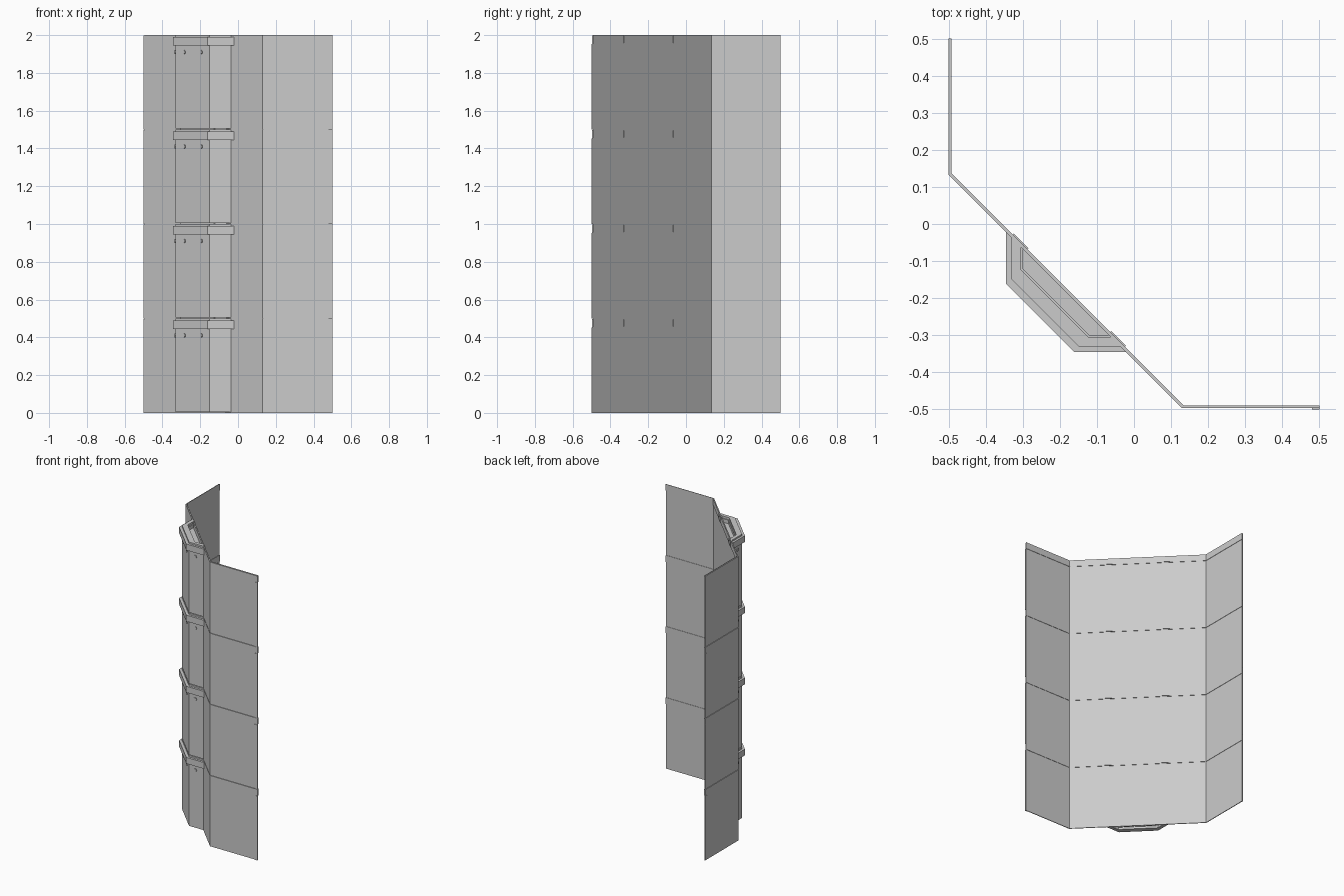
import bpy
import bmesh
from math import pi
from mathutils import Vector

cube = bpy.data.objects.get("Cube")
if cube:
    bpy.data.objects.remove(cube)

grey = bpy.data.materials.new("plain grey")
grey.use_nodes = True
GREY = (0.6, 0.6, 0.6, 1)
grey.diffuse_color = GREY
grey.node_tree.nodes["Principled BSDF"].inputs["Base Color"].default_value = GREY

COURSE = 0.5
BACK = 0.366      # duct meets the wall along x + y = -BACK


def finish(name, bm):
    bmesh.ops.recalc_face_normals(bm, faces=bm.faces[:])
    mesh = bpy.data.meshes.new(name)
    bm.to_mesh(mesh)
    bm.free()
    mesh.materials.append(grey)
    obj = bpy.data.objects.new(name, mesh)
    bpy.context.collection.objects.link(obj)
    return obj


def prism(name, outline, z0, z1):
    """Extrude a closed plan outline upward."""
    bm = bmesh.new()
    face = bm.faces.new([bm.verts.new((p[0], p[1], z0)) for p in outline])
    top = bmesh.ops.extrude_face_region(bm, geom=[face])["geom"]
    verts = [v for v in top if isinstance(v, bmesh.types.BMVert)]
    bmesh.ops.translate(bm, vec=(0, 0, z1 - z0), verts=verts)
    return finish(name, bm)


def offset(path, d):
    """Shift an open plan path outward by d with mitred corners."""
    pts = [Vector(p) for p in path]
    normals = []
    for a, b in zip(pts, pts[1:]):
        t = (b - a).normalized()
        normals.append(Vector((t.y, -t.x)))
    out = []
    for i, p in enumerate(pts):
        n0, n1 = normals[max(i - 1, 0)], normals[min(i, len(normals) - 1)]
        out.append(p + (n0 + n1) * d / (1 + n0.dot(n1)))
    return out


def strip(name, path, inner, outer, z0, z1):
    return prism(name, offset(path, outer) + offset(path, inner)[::-1], z0, z1)


def duct_path(side, front):
    """Half-hexagon duct outline in plan, open along the wall."""
    c = front - side
    return [(-side, side - BACK), (-side, -c), (-c, -side), (side - BACK, -side)]


def duct_ring(name, outer, inner, z0, z1):
    prism(name, duct_path(*outer) + duct_path(*inner)[::-1], z0, z1)


def bolt(name, x, y, z, normal):
    bm = bmesh.new()
    bmesh.ops.create_cone(bm, cap_ends=True, segments=8, radius1=0.011,
                          radius2=0.011, depth=0.01)
    obj = finish(name, bm)
    obj.rotation_euler = Vector((*normal, 0)).to_track_quat("Z", "Y").to_euler()
    obj.location = (x, y, z)


wall = [(-0.497, 0.5), (-0.497, 0.134), (0.131, -0.494), (0.5, -0.494)]
OUTER, INNER = (0.33, 0.48), (0.305, 0.428)
COLLAR, LINER = (0.345, 0.506), (0.299, 0.42)

for i in range(4):
    z = i * COURSE
    top = z + COURSE - 0.003
    # folded wall panel with its lapped upper edge
    strip(f"wall_panel_{i}", wall, -0.0025, 0.0025, z, top)
    strip(f"outer_lap_{i}", wall[:3], 0.002, 0.004 if i < 0 else 0.003, top - 0.043, top)
    strip(f"inner_lap_{i}", wall, -0.005, -0.002, top - 0.043, top + 0.003)
    # flanges at the two free vertical edges
    strip(f"right_flange_{i}", [(-0.497, 0.5), (-0.497, 0.48)], -0.003, 0.003, z, top - 0.045)
    strip(f"left_flange_{i}", [(0.48, -0.494), (0.5, -0.494)], 0, 0.006, z, top - 0.045)
    # collar round the duct and its clips behind the wall
    duct_ring(f"duct_collar_{i}", COLLAR, OUTER, top - 0.052, top - 0.008)
    for side, y in (("left", -0.315), ("right", -0.052)):
        x = -0.363 - y
        clip = [(x - 0.02, y + 0.02), (x + 0.02, y - 0.02)]
        strip(f"{side}_collar_clip_{i}", clip, -0.009, 0, top - 0.04, top - 0.003)
    # bolts under the collar
    zb = z + 0.41
    diag = (-0.707, -0.707)
    for j, (x, y, n) in enumerate([(-0.285, -0.195, diag), (-0.195, -0.285, diag),
                                   (-0.1, -0.33, (0, -1)), (-0.33, -0.1, (-1, 0))]):
        bolt(f"bolt_{i}_{j}", x, y, zb, n)
    # duct section
    duct_ring(f"duct_section_{i}", OUTER, INNER, z + 0.005, z + COURSE)

# inner sleeve and closing core of the duct
duct_ring("duct_sleeve", INNER, LINER, 0.02, 1.985)
prism("duct_core", duct_path(*LINER), 0.03, 1.96)
